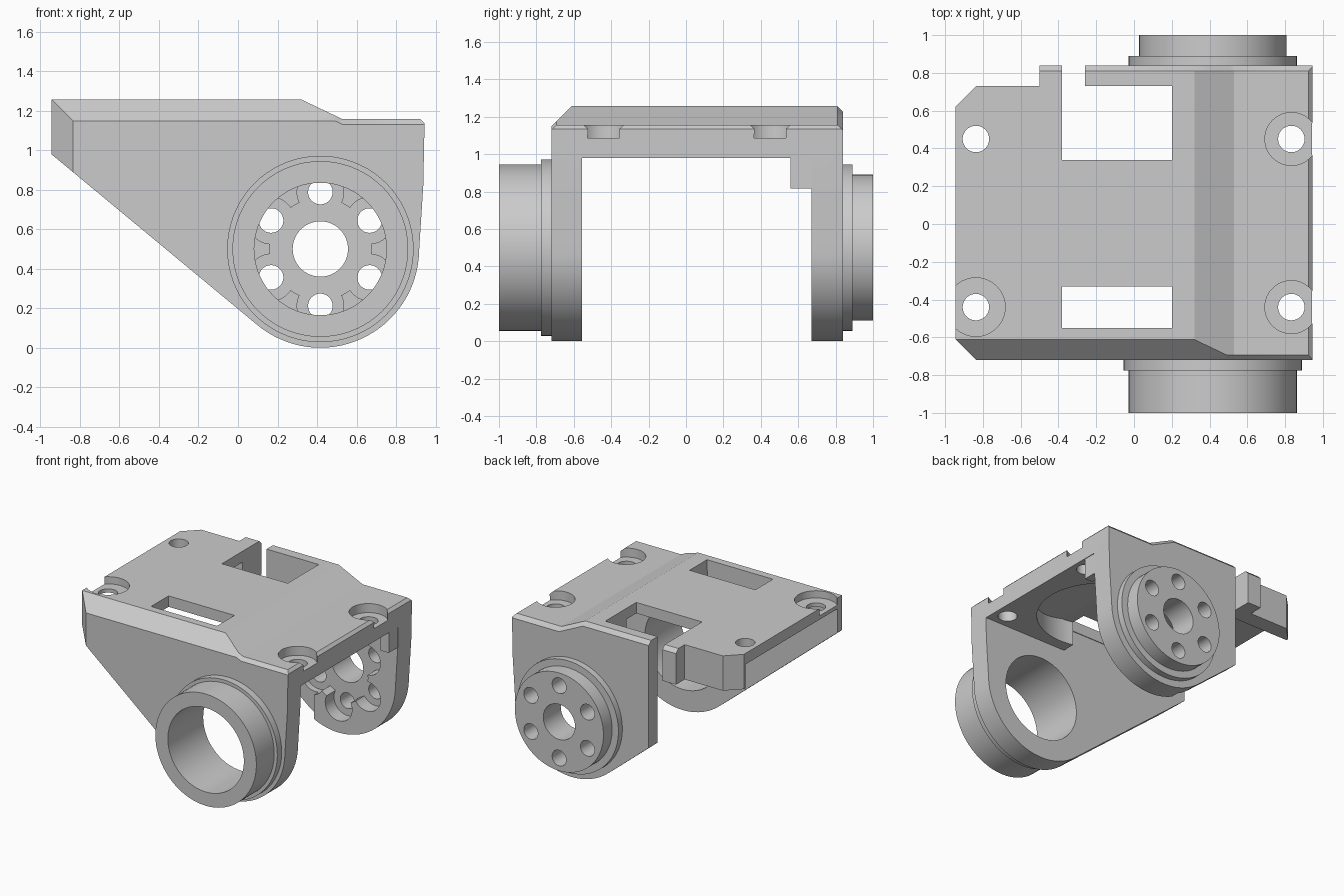
import bpy, bmesh, math
from mathutils import Vector, Matrix

cube = bpy.data.objects.get("Cube")
if cube:
    bpy.data.objects.remove(cube, do_unlink=True)

GREY = (0.6, 0.6, 0.6, 1)
grey = bpy.data.materials.new("light grey plastic")
grey.use_nodes = True
grey.diffuse_color = GREY
grey.node_tree.nodes["Principled BSDF"].inputs["Base Color"].default_value = GREY

PIVOT_X, PIVOT_Z = 0.417, 0.5
HIGH, LOW = 1.257, 1.157
ROOF = 1.17


def make(name, bm):
    bmesh.ops.recalc_face_normals(bm, faces=bm.faces)
    mesh = bpy.data.meshes.new(name)
    bm.to_mesh(mesh)
    bm.free()
    mesh.materials.append(grey)
    ob = bpy.data.objects.new(name, mesh)
    bpy.context.collection.objects.link(ob)
    return ob


def slice_off(bm, point, normal):
    """Cut away everything beyond a plane and close the cut."""
    cut = bmesh.ops.bisect_plane(bm, geom=bm.verts[:] + bm.edges[:] + bm.faces[:],
                                 plane_co=point, plane_no=normal, clear_outer=True)
    edges = [g for g in cut["geom_cut"] if isinstance(g, bmesh.types.BMEdge)]
    bmesh.ops.contextual_create(bm, geom=edges)


def box(x0, x1, y0, y1, z0, z1):
    bm = bmesh.new()
    bmesh.ops.create_cube(bm, size=1)
    for v in bm.verts:
        v.co = Vector(((x0 + x1) / 2 + v.co.x * (x1 - x0),
                       (y0 + y1) / 2 + v.co.y * (y1 - y0),
                       (z0 + z1) / 2 + v.co.z * (z1 - z0)))
    return make("box_tool", bm)


def cylinder(radius, low, high, a, b, axis="Y", slope=None):
    """Round bar along y at (x, z) or along z at (x, y)."""
    bm = bmesh.new()
    bmesh.ops.create_cone(bm, cap_ends=True, segments=72, radius1=radius,
                          radius2=radius, depth=high - low)
    mid = (low + high) / 2
    if axis == "Y":
        bm.transform(Matrix.Translation((a, mid, b)) @ Matrix.Rotation(math.pi / 2, 4, "X"))
    else:
        bm.transform(Matrix.Translation((a, b, mid)))
    if slope:
        slice_off(bm, *slope)
    return make("round_tool", bm)


def chamfer(edge_y, high_size, low_size):
    """45 degree wedge that follows the stepped top edge of one side."""
    side = math.copysign(1, edge_y)
    bm = bmesh.new()
    rings = []
    for x, z, size in [(-1.1, HIGH, high_size), (0.32, HIGH, high_size),
                       (0.49, 1.176, low_size), (0.53, LOW, low_size), (1.1, LOW, low_size)]:
        corners = [(-size - 0.02, 0.02), (0.02, 0.02), (0.02, -size - 0.02)]
        rings.append([bm.verts.new((x, edge_y + side * dy, z + dz)) for dy, dz in corners])
    for a, b in zip(rings, rings[1:]):
        for i in range(3):
            j = (i + 1) % 3
            bm.faces.new((a[i], a[j], b[j], b[i]))
    bm.faces.new(rings[0])
    bm.faces.new(rings[-1])
    bmesh.ops.triangulate(bm, faces=bm.faces[:])
    return make("chamfer_tool", bm)


def combine(tool, operation="DIFFERENCE"):
    mod = bracket.modifiers.new("shape", "BOOLEAN")
    mod.operation, mod.solver, mod.object = operation, "EXACT", tool
    bpy.context.view_layer.objects.active = bracket
    bpy.ops.object.modifier_apply(modifier=mod.name)
    bpy.data.objects.remove(tool, do_unlink=True)


# Side profile extruded across the full depth
profile = [(-0.945, HIGH), (-0.945, 0.98)]
for i in range(33):
    t = math.radians(230.3 + i * (359 - 230.3) / 32)
    profile.append((PIVOT_X + 0.5 * math.cos(t), PIVOT_Z + 0.5 * math.sin(t)))
profile += [(0.938, 0.82), (0.945, LOW), (0.53, LOW), (0.32, HIGH)]
bm = bmesh.new()
face = bm.faces.new([bm.verts.new((x, -0.72, z)) for x, z in profile])
ext = bmesh.ops.extrude_face_region(bm, geom=[face])
bmesh.ops.translate(bm, vec=(0, 1.56, 0),
                    verts=[g for g in ext["geom"] if isinstance(g, bmesh.types.BMVert)])
bmesh.ops.recalc_face_normals(bm, faces=bm.faces)

# Flat chamfers on the two left corners and the right top edge
slice_off(bm, (-0.945, -0.61, 0), (-1, -1, 0))
slice_off(bm, (-0.945, 0.62, 0), (-1, 1, 0))
slice_off(bm, (0.945, 0, 1.135), (1, 0, 1))
bracket = make("bracket", bm)
combine(chamfer(-0.72, 0.108, 0.027))
combine(chamfer(0.84, 0.03, 0.03))

# Space between the side plates
combine(box(-2, 2, -0.555, 0.67, -1, 0.98))

# Thin deck: hollow underside, open at the left, with a round sloping right end
combine(box(-2, 0.2, -0.555, 0.6, 0.9, ROOF))
combine(cylinder(0.472, 0.9, ROOF, 0.314, 0.007, "Z", ((0.3, 0, ROOF), (0.25, 0, 1))))

# Shorter back plate, with a tab beside a gap
combine(box(-2, -0.26, 0.6, 2, -1, 0.98))
combine(box(-2, -0.5, 0.73, 2, -1, 2))
combine(box(-0.38, -0.26, 0.6, 2, -1, 2))

# Stepped round bosses on both plates, and a stop block inside
for radius, low, high in [(0.472, -0.775, -0.65), (0.445, -1.0, -0.7),
                          (0.445, 0.78, 0.89), (0.39, 0.8, 1.0)]:
    combine(cylinder(radius, low, high, PIVOT_X, PIVOT_Z), "UNION")
combine(box(0.865, 0.936, 0.56, 0.72, 0.815, 1.02), "UNION")

# Large front bore, rear pocket and rear centre hole
combine(cylinder(0.335, -1.2, -0.4, PIVOT_X, PIVOT_Z))
combine(cylinder(0.257, 0.5, 0.78, PIVOT_X, PIVOT_Z))
combine(cylinder(0.14, 0.5, 1.2, PIVOT_X, PIVOT_Z))

# Six round lobes around the pocket, each with a bolt hole
for i in range(6):
    t = math.pi / 6 + i * math.pi / 3
    x, z = PIVOT_X + 0.288 * math.cos(t), PIVOT_Z + 0.288 * math.sin(t)
    combine(cylinder(0.118, 0.5, 0.78, x, z))
    combine(cylinder(0.062, 0.5, 1.2, x, z))

# Deck windows
combine(box(-0.38, 0.2, 0.34, 0.73, -1, 2))
combine(box(-0.38, 0.2, -0.55, -0.33, 0.9, 2))

# Corner screw holes and their counterbores
for x in (-0.837, 0.833):
    for y in (-0.44, 0.45):
        combine(cylinder(0.07, 0.9, 2, x, y, "Z"))
for x, y, radius, floor in [(-0.837, -0.44, 0.155, 1.2),
                            (0.833, -0.44, 0.14, 1.085), (0.833, 0.45, 0.14, 1.085)]:
    combine(cylinder(radius, floor, 2, x, y, "Z"))

bpy.ops.object.select_all(action="DESELECT")
bracket.select_set(True)
bpy.context.view_layer.objects.active = bracket
bpy.ops.object.shade_smooth_by_angle(angle=math.radians(25))
